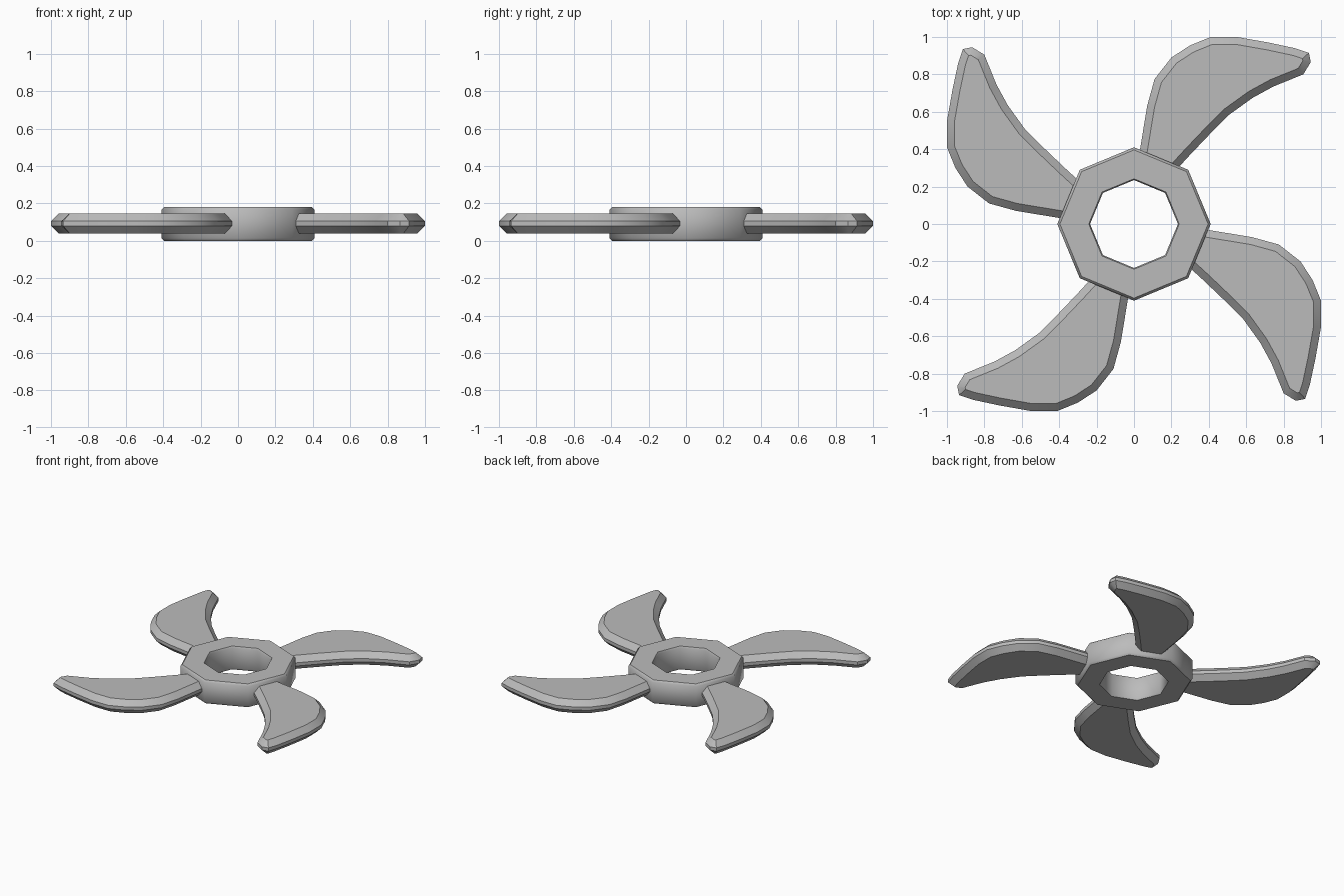
import bpy, bmesh, math
from mathutils import Matrix, Vector

old = bpy.data.objects.get("Cube")
if old:
    bpy.data.objects.remove(old, do_unlink=True)

# Plain grey metal
grey = bpy.data.materials.new("grey metal")
grey.use_nodes = True
colour = (0.5, 0.5, 0.5, 1)
grey.diffuse_color = colour
grey.node_tree.nodes["Principled BSDF"].inputs["Base Color"].default_value = colour


def make_object(name, bm, angle):
    bmesh.ops.recalc_face_normals(bm, faces=bm.faces)
    mesh = bpy.data.meshes.new(name)
    bm.to_mesh(mesh)
    bm.free()
    mesh.materials.append(grey)
    ob = bpy.data.objects.new(name, mesh)
    bpy.context.collection.objects.link(ob)
    bpy.ops.object.select_all(action='DESELECT')
    ob.select_set(True)
    bpy.context.view_layer.objects.active = ob
    bpy.ops.object.shade_smooth_by_angle(angle=math.radians(angle))
    return ob


# Octagonal hub ring: a bevelled rectangular section swept in eight steps
OUTER, INNER, HEIGHT, B = 0.41, 0.235, 0.18, 0.014
section = [(INNER, B), (INNER + B / 2, 0), (OUTER - B, 0), (OUTER, B),
           (OUTER, HEIGHT - B), (OUTER - B, HEIGHT),
           (INNER + B / 2, HEIGHT), (INNER, HEIGHT - B)]
bm = bmesh.new()
rings = []
for i in range(8):
    a = math.radians(45 * i)
    rings.append([bm.verts.new((r * math.cos(a), r * math.sin(a), z)) for r, z in section])
for i in range(8):
    r0, r1 = rings[i], rings[(i + 1) % 8]
    for j in range(8):
        k = (j + 1) % 8
        bm.faces.new((r0[j], r1[j], r1[k], r0[k]))
make_object("hub_ring", bm, 44)

# Curved blade outline, from the leading root around the tip to the trailing root
outline = [(0.02, 0.30), (0.03, 0.385), (0.07, 0.63), (0.11, 0.775), (0.2, 0.89),
           (0.3, 0.955), (0.41, 1.0), (0.55, 1.0), (0.72, 0.97), (0.86, 0.94),
           (0.935, 0.915), (0.945, 0.865), (0.905, 0.80), (0.745, 0.735),
           (0.635, 0.675), (0.51, 0.585), (0.40, 0.475), (0.3, 0.37), (0.19, 0.25)]
RIM_LOW, RIM_HIGH, CHAMFER = 0.08, 0.105, 0.04


def make_blade(name, turn):
    bm = bmesh.new()
    low = [bm.verts.new((x, y, RIM_LOW)) for x, y in outline]
    high = [bm.verts.new((x, y, RIM_HIGH)) for x, y in outline]
    n = len(outline)
    # narrow flat rim
    for i in range(n):
        j = (i + 1) % n
        bm.faces.new((low[i], high[i], high[j], low[j]))
    # top and bottom caps, chamfered inward
    caps = [bm.faces.new(low), bm.faces.new(list(reversed(high)))]
    bmesh.ops.recalc_face_normals(bm, faces=bm.faces)
    bmesh.ops.inset_individual(bm, faces=caps, thickness=CHAMFER, depth=CHAMFER,
                               use_even_offset=True)
    bmesh.ops.rotate(bm, verts=bm.verts, cent=Vector(),
                     matrix=Matrix.Rotation(turn, 3, 'Z'))
    make_object(name, bm, 30)


for i, side in enumerate(("back", "right", "front", "left")):
    make_blade(side + "_blade", i * math.pi / 2)
